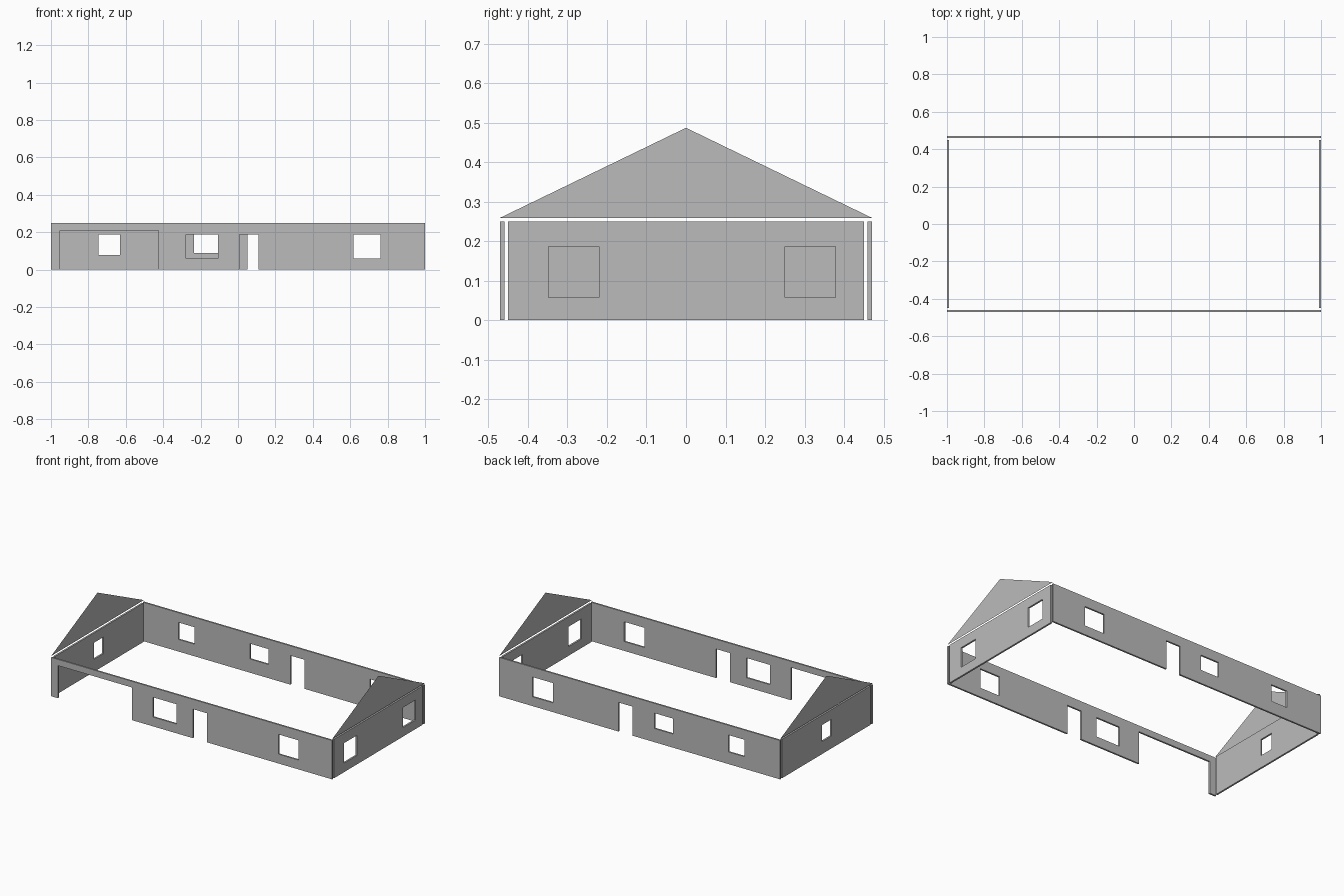
import bpy
import bmesh
from mathutils import Vector

cube = bpy.data.objects.get("Cube")
if cube:
    bpy.data.objects.remove(cube, do_unlink=True)

WALL_TOP = 0.25
THICK = 0.011
HEAD = 0.187          # shared top height of doors and windows

grey = bpy.data.materials.new("plain_grey")
grey.use_nodes = True
colour = (0.5, 0.5, 0.5, 1)
grey.diffuse_color = colour
grey.node_tree.nodes["Principled BSDF"].inputs["Base Color"].default_value = colour


def add_object(name, bm):
    mesh = bpy.data.meshes.new(name)
    bm.to_mesh(mesh)
    bm.free()
    mesh.materials.append(grey)
    obj = bpy.data.objects.new(name, mesh)
    bpy.context.collection.objects.link(obj)
    return obj


def wall(name, half_length, openings, place, inward):
    """Flat wall with rectangular openings (u0, u1, z0, z1), thickened inward."""
    us = sorted({-half_length, half_length, *(u for o in openings for u in o[:2])})
    zs = sorted({0, WALL_TOP, *(z for o in openings for z in o[2:])})
    bm = bmesh.new()
    verts = {(u, z): bm.verts.new(place(u, z)) for u in us for z in zs}
    for u0, u1 in zip(us, us[1:]):
        for z0, z1 in zip(zs, zs[1:]):
            u, z = (u0 + u1) / 2, (z0 + z1) / 2
            if not any(a < u < b and c < z < d for a, b, c, d in openings):
                bm.faces.new([verts[k] for k in ((u0, z0), (u1, z0), (u1, z1), (u0, z1))])
    loose = [v for v in bm.verts if not v.link_faces]
    bmesh.ops.delete(bm, geom=loose, context='VERTS')
    result = bmesh.ops.extrude_face_region(bm, geom=bm.faces[:], use_keep_orig=True)
    moved = [g for g in result["geom"] if isinstance(g, bmesh.types.BMVert)]
    bmesh.ops.translate(bm, verts=moved, vec=Vector(inward) * THICK)
    bmesh.ops.recalc_face_normals(bm, faces=bm.faces[:])
    return add_object(name, bm)


# Long walls: garage opening, doors and windows
wall("front_wall", 1.0, [
    (-0.952, -0.425, 0, 0.21),
    (-0.277, -0.107, 0.06, HEAD),
    (0.008, 0.109, 0, HEAD),
    (0.618, 0.762, 0.06, HEAD),
], lambda u, z: (u, -0.471, z), (0, 1, 0))

wall("back_wall", 1.0, [
    (-0.746, -0.631, 0.078, HEAD),
    (-0.236, -0.106, 0.088, HEAD),
    (0.05, 0.151, 0, HEAD),
    (0.618, 0.762, 0.06, HEAD),
], lambda u, z: (u, 0.471, z), (0, -1, 0))

# End walls, slightly short of the long walls
wall("left_end_wall", 0.45, [
    (-0.348, -0.22, 0.058, HEAD),
    (0.25, 0.379, 0.058, HEAD),
], lambda u, z: (1.0, u, z), (-1, 0, 0))

wall("right_end_wall", 0.45, [
    (-0.05, 0.046, 0.08, HEAD),
], lambda u, z: (-1.0, u, z), (1, 0, 0))

# Thin gable sheets floating just above the end walls
for name, side in (("left_gable", 1), ("right_gable", -1)):
    bm = bmesh.new()
    outline = [(-0.471, 0.259), (0.471, 0.259), (0, 0.487)]
    bm.faces.new([bm.verts.new((side, y * side, z)) for y, z in outline])
    add_object(name, bm)
